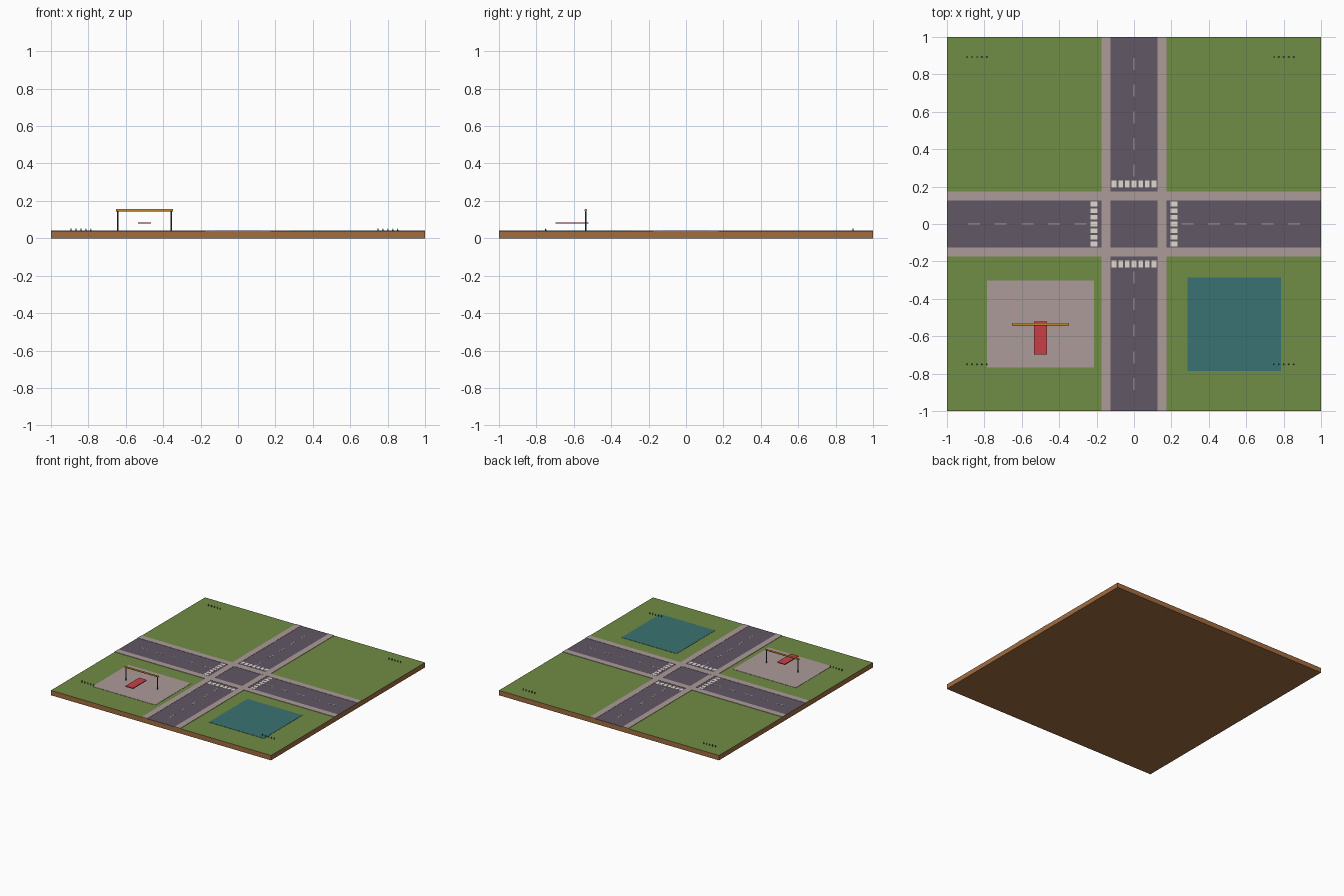
import bpy, bmesh
from mathutils import Matrix, Vector

if "Cube" in bpy.data.objects:
    bpy.data.objects.remove(bpy.data.objects["Cube"])


def mat(name, r, g, b):
    m = bpy.data.materials.new(name)
    m.diffuse_color = [((c / 255 + 0.055) / 1.055) ** 2.2 for c in (r, g, b)] + [1]
    m.use_nodes = True
    m.node_tree.nodes["Principled BSDF"].inputs["Base Color"].default_value = m.diffuse_color
    return m


soil = mat("soil", 155, 100, 55)
grass = mat("grass", 104, 132, 60)
asphalt = mat("asphalt", 88, 78, 92)
paving = mat("paving", 165, 148, 145)
white = mat("white_paint", 220, 214, 203)
grey = mat("lane_paint", 165, 158, 162)
water = mat("water", 50, 106, 106)
red = mat("red", 195, 56, 62)
yellow = mat("yellow", 205, 145, 40)
navy = mat("navy", 50, 58, 100)
blade = mat("blade", 45, 75, 30)


def finish(name, bm, *mats):
    me = bpy.data.meshes.new(name)
    bm.to_mesh(me)
    bm.free()
    for m in mats:
        me.materials.append(m)
    ob = bpy.data.objects.new(name, me)
    bpy.context.collection.objects.link(ob)
    return ob


def boxes(name, material, *items):
    """Each item is x0, x1, y0, y1, z0, z1."""
    bm = bmesh.new()
    for x0, x1, y0, y1, z0, z1 in items:
        m = Matrix.Translation(((x0 + x1) / 2, (y0 + y1) / 2, (z0 + z1) / 2))
        m = m @ Matrix.Diagonal((x1 - x0, y1 - y0, z1 - z0, 1))
        bmesh.ops.create_cube(bm, size=1, matrix=m)
    return finish(name, bm, material)


def rod(name, material, a, b, r):
    a, b = Vector(a), Vector(b)
    d = b - a
    m = Matrix.Translation((a + b) / 2) @ d.to_track_quat('Z', 'Y').to_matrix().to_4x4()
    bm = bmesh.new()
    bmesh.ops.create_cone(bm, cap_ends=True, segments=12, radius1=r, radius2=r,
                          depth=d.length, matrix=m)
    ob = finish(name, bm, material)
    for p in ob.data.polygons:
        p.use_smooth = len(p.vertices) == 4


G = 0.04  # ground level

# soil block with a grass top face
ground = boxes("ground_block", soil, (-1, 1, -1, 1, 0, G))
ground.data.materials.append(grass)
for p in ground.data.polygons:
    if p.normal.z > 0.9:
        p.material_index = 1

# crossing roads
boxes("road_east_west", asphalt, (-1, 1, -.125, .125, G, G + .001))
boxes("road_north_south", asphalt, (-.125, .125, -1, 1, G, G + .0012))

# pavements beside both roads
for s, side in ((-1, "low"), (1, "high")):
    a, b = sorted((s * .125, s * .175))
    boxes("pavement_x_" + side, paving, (-1, 1, a, b, G, G + .003))
    boxes("pavement_y_" + side, paving, (a, b, -1, 1, G, G + .0028))

# lane dashes and zebra crossings on the four arms
dashes, stripes = [], []
for s in (-1, 1):
    for i in range(5):
        c = s * (.285 + i * .1427)
        dashes.append((c - .032, c + .032, -.0035, .0035, G, G + .002))
        dashes.append((-.0035, .0035, c - .032, c + .032, G, G + .002))
    a, b = sorted((s * .196, s * .232))
    for i in range(7):
        c = (i - 3) * .0357
        stripes.append((a, b, c - .0125, c + .0125, G, G + .002))
        stripes.append((c - .0125, c + .0125, a, b, G, G + .002))
boxes("lane_dashes", grey, *dashes)
boxes("crossing_stripes", white, *stripes)

# pond and playground pad
boxes("pond", water, (.286, .786, -.786, -.286, G, G + .002))
boxes("playground_pad", paving, (-.786, -.214, -.768, -.303, G, G + .002))

# swing frame
for x, side in ((-.643, "left"), (-.357, "right")):
    rod("frame_post_" + side, navy, (x, -.536, G), (x, -.536, .15), .0045)
rod("frame_bar", yellow, (-.652, -.536, .15), (-.348, -.536, .15), .0065)

# floating red slide board
boxes("slide_board", red, (-.535, -.466, -.697, -.52, .0785, .0855))

# rows of grass blades near the corners
bm = bmesh.new()
for x0 in (-.893, .748):
    for y in (-.75, .893):
        for i in range(5):
            bmesh.ops.create_cone(bm, cap_ends=True, segments=6, radius1=.004, radius2=.002,
                                  depth=.014,
                                  matrix=Matrix.Translation((x0 + i * .0265, y, G + .006)))
finish("grass_blades", bm, blade)
